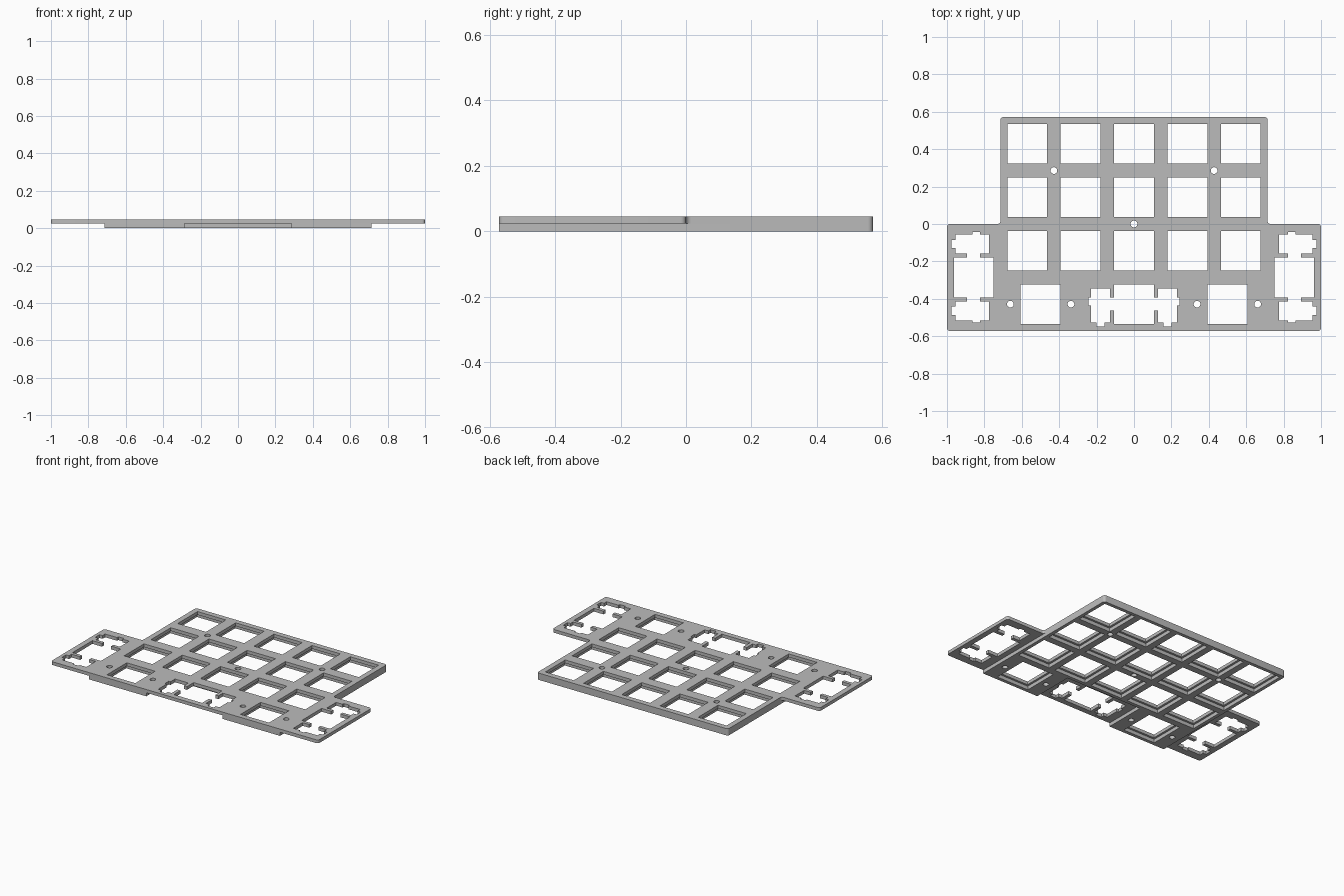
import bpy, bmesh, math
from mathutils import Vector

cube = bpy.data.objects.get("Cube")
if cube:
    bpy.data.objects.remove(cube, do_unlink=True)

U = 2 / 7              # one key pitch
HALF = 0.106           # half of a switch cutout
POCKET = 0.12          # half of the wider pocket below a switch
SPLIT, TOP = 0.024, 0.046
R = 0.016              # outline corner radius

grey = bpy.data.materials.new("plate_grey")
grey.use_nodes = True
colour = (0.5, 0.5, 0.5, 1)
grey.diffuse_color = colour
grey.node_tree.nodes["Principled BSDF"].inputs["Base Color"].default_value = colour


def rounded(corners, steps=6):
    """Replace each (x, y, radius) corner by an arc; square corners have radius 0."""
    pts = []
    for i, (x, y, r) in enumerate(corners):
        p = Vector((x, y))
        if r == 0:
            pts.append(p)
            continue
        a = (Vector(corners[i - 1][:2]) - p).normalized()
        b = (Vector(corners[(i + 1) % len(corners)][:2]) - p).normalized()
        c = p + r * (a + b)
        for k in range(steps + 1):
            t = math.pi / 2 * k / steps
            pts.append(c - r * (b * math.cos(t) + a * math.sin(t)))
    return pts


def square(cx, cy, h):
    return [(cx + sx * h, cy + sy * h) for sx, sy in ((-1, -1), (1, -1), (1, 1), (-1, 1))]


def circle(cx, cy, r=0.018, n=24):
    return [(cx + r * math.cos(2 * math.pi * k / n), cy + r * math.sin(2 * math.pi * k / n))
            for k in range(n)]


def wide_key(cx, cy, up):
    """Switch cutout joined to a stabiliser cutout on each side; up is its local +y."""
    s, w, f = 0.179, 0.05, 0.0225
    half = [(HALF, HALF), (HALF, 0.0345), (s - w, 0.0345), (s - w, 0.083),
            (s + w, 0.083), (s + w, 0.0345), (s + 0.063, 0.0345), (s + 0.063, -0.0075),
            (s + w, -0.0075), (s + w, -0.097), (s + f, -0.097), (s + f, -0.1195),
            (s - f, -0.1195), (s - f, -0.097), (s - w, -0.097), (s - w, -0.0345),
            (HALF, -0.0345), (HALF, -HALF)]
    loop = half + [(-x, y) for x, y in reversed(half)]
    ux, uy = up
    return [(cx + x * uy + y * ux, cy - x * ux + y * uy) for x, y in loop]


def sheet(name, loops, z0, z1):
    """Fill an outline with holes and extrude it into a solid sheet."""
    bm = bmesh.new()
    edges = []
    for loop in loops:
        vs = [bm.verts.new((p[0], p[1], z0)) for p in loop]
        edges += [bm.edges.new((vs[i - 1], vs[i])) for i in range(len(vs))]
    bmesh.ops.triangle_fill(bm, use_beauty=True, edges=edges, normal=(0, 0, 1))
    ext = bmesh.ops.extrude_face_region(bm, geom=bm.faces[:], use_keep_orig=True)
    moved = [g for g in ext["geom"] if isinstance(g, bmesh.types.BMVert)]
    bmesh.ops.translate(bm, verts=moved, vec=(0, 0, z1 - z0))
    bmesh.ops.recalc_face_normals(bm, faces=bm.faces[:])
    mesh = bpy.data.meshes.new(name)
    bm.to_mesh(mesh)
    bm.free()
    mesh.materials.append(grey)
    ob = bpy.data.objects.new(name, mesh)
    bpy.context.collection.objects.link(ob)
    bpy.ops.object.select_all(action="DESELECT")
    ob.select_set(True)
    bpy.context.view_layer.objects.active = ob
    bpy.ops.object.shade_smooth_by_angle(angle=math.radians(30))
    return ob


# Key and screw positions
keys = [(c * U, r * U) for c in range(-2, 3) for r in (1.5, 0.5, -0.5)]
keys += [(-1.75 * U, -1.5 * U), (1.75 * U, -1.5 * U)]
screws = [circle(0, 0)]
for s in (-1, 1):
    screws += [circle(s * 1.5 * U, U), circle(s * 0.661, -1.5 * U), circle(s * 0.337, -1.5 * U)]

X, Y = 2.5 * U, 2 * U

# Thin top plate with all switch and stabiliser cutouts
outline = rounded([(-1, -Y, R), (1, -Y, R), (1, 0, R), (X, 0, R), (X, Y, R),
                   (-X, Y, R), (-X, 0, R), (-1, 0, R)])
wide = [wide_key(0, -1.5 * U, (0, 1)), wide_key(-3 * U, -U, (1, 0)), wide_key(3 * U, -U, (-1, 0))]
sheet("top_plate", [outline] + [square(x, y, HALF) for x, y in keys] + wide + screws, SPLIT, TOP)

# Lower stiffening layer with wider pockets and a front recess for the wide key
outline = rounded([(-X, -Y, 0), (-U, -Y, 0), (-U, -U, 0), (U, -U, 0), (U, -Y, 0),
                   (X, -Y, 0), (X, Y, R), (-X, Y, R)])
sheet("lower_stiffener", [outline] + [square(x, y, POCKET) for x, y in keys] + screws, 0, SPLIT)
